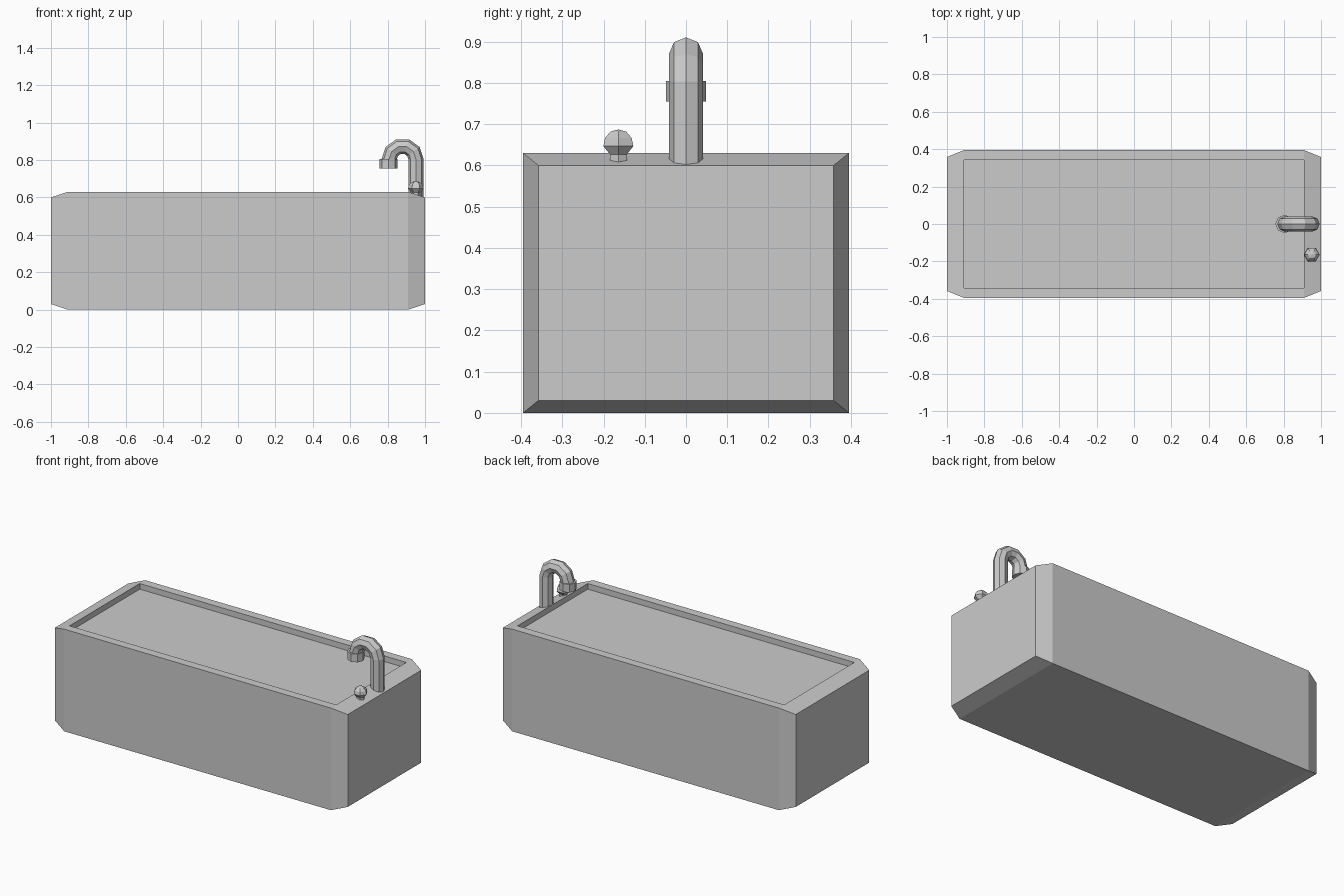
import bpy, bmesh
from math import cos, sin, pi, radians
from mathutils import Vector

if "Cube" in bpy.data.objects:
    bpy.data.objects.remove(bpy.data.objects["Cube"])


def make_object(name, bm):
    bmesh.ops.recalc_face_normals(bm, faces=bm.faces)
    mesh = bpy.data.meshes.new(name)
    bm.to_mesh(mesh)
    bm.free()
    obj = bpy.data.objects.new(name, mesh)
    bpy.context.collection.objects.link(obj)
    return obj


def loft(name, rings):
    """Skin a list of equal-length point rings and cap both ends."""
    bm = bmesh.new()
    vr = [[bm.verts.new(p) for p in r] for r in rings]
    n = len(vr[0])
    for a, b in zip(vr, vr[1:]):
        for i in range(n):
            j = (i + 1) % n
            bm.faces.new((a[i], a[j], b[j], b[i]))
    bm.faces.new(vr[0])
    bm.faces.new(vr[-1])
    return make_object(name, bm)


def lathe(name, profile, sides, x, y):
    return loft(name, [[(x + r * cos(2 * pi * i / sides),
                         y + r * sin(2 * pi * i / sides), z)
                        for i in range(sides)] for r, z in profile])


# Tub: box with tapered ends
XM, YM, YI, H, Z_WATER = 0.91, 0.395, 0.342, 0.63, 0.595
bm = bmesh.new()


def rect(hx, hy, z):
    return [bm.verts.new((sx * hx, sy * hy, z))
            for sx, sy in ((-1, -1), (1, -1), (1, 1), (-1, 1))]


bottom, top = rect(XM, YM, 0), rect(XM, YM, H)
end_lo, end_hi = rect(1, 0.358, 0.03), rect(1, 0.358, 0.60)
rim, floor = rect(XM, YI, H), rect(XM, YI, Z_WATER)
bm.faces.new(bottom)
for a, b in ((0, 1), (2, 3)):        # long sides and rims
    bm.faces.new((bottom[a], bottom[b], top[b], top[a]))
    bm.faces.new((top[a], top[b], rim[b], rim[a]))
for a, b in ((1, 2), (3, 0)):        # tapered ends
    bm.faces.new((end_lo[a], end_lo[b], end_hi[b], end_hi[a]))
    bm.faces.new((bottom[a], bottom[b], end_lo[b], end_lo[a]))
    bm.faces.new((end_hi[a], end_hi[b], top[b], rim[b], rim[a], top[a]))
    for k in (a, b):
        bm.faces.new((bottom[k], end_lo[k], end_hi[k], top[k]))
for a in range(4):                   # recess walls
    b = (a + 1) % 4
    bm.faces.new((rim[a], rim[b], floor[b], floor[a]))
bm.faces.new(floor)                  # water level
make_object("tub", bm)

# Curved tap: octagonal pipe swept up and over
CX, CZ, R, PIPE = 0.88, 0.803, 0.072, 0.041


def pipe_ring(cx, cz, out):
    return [Vector((cx, 0, cz)) + out * PIPE * cos(pi * i / 4)
            + Vector((0, PIPE * sin(pi * i / 4), 0)) for i in range(8)]


rings = [pipe_ring(CX + R, 0.585, Vector((1, 0, 0)))]
for k in range(6):
    d = Vector((cos(radians(36 * k)), 0, sin(radians(36 * k))))
    rings.append(pipe_ring(CX + R * d.x, CZ + R * d.z, d))
loft("tap_pipe", rings)

# Nozzle collar
lathe("tap_nozzle", [(0.049, 0.755), (0.049, 0.805)], 8, 0.805, 0)

# Hexagonal knob
lathe("tap_knob", [(0.024, 0.585), (0.024, 0.627), (0.042, 0.647),
                   (0.037, 0.667), (0.022, 0.682), (0.001, 0.687)],
      6, 0.951, -0.164)
